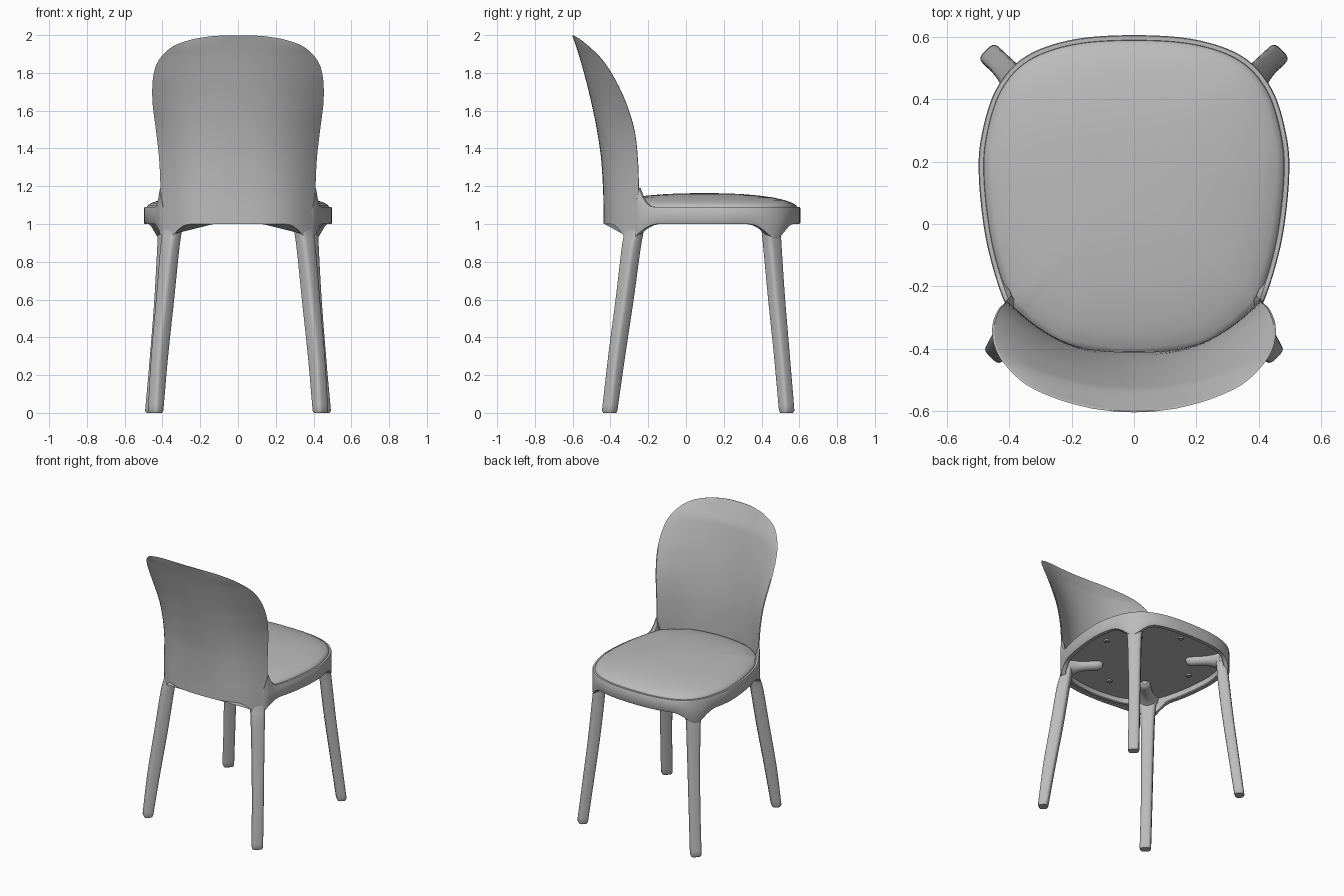
import bpy, bmesh, math
from mathutils import Vector

if "Cube" in bpy.data.objects:
    bpy.data.objects.remove(bpy.data.objects["Cube"])

grey = bpy.data.materials.new("plain grey")
grey.use_nodes = True
COLOUR = (0.5, 0.5, 0.5, 1)
grey.diffuse_color = COLOUR
grey.node_tree.nodes["Principled BSDF"].inputs["Base Color"].default_value = COLOUR


def clamp(f):
    return max(0, min(1, f))


def spline(points, steps, closed=False):
    """Sample a smooth curve through points of any dimension."""
    n = len(points)
    pick = (lambda i: points[i % n]) if closed else (lambda i: points[max(0, min(n - 1, i))])
    out = []
    for i in range(n if closed else n - 1):
        for k in range(steps):
            t = k / steps
            out.append(tuple(
                0.5 * (2 * b + (c - a) * t + (2 * a - 5 * b + 4 * c - d) * t * t
                       + (3 * b - a - 3 * c + d) * t ** 3)
                for a, b, c, d in zip(pick(i - 1), pick(i), pick(i + 1), pick(i + 2))))
    if not closed:
        out.append(tuple(points[-1]))
    return out


def loft(name, rings, loop=False):
    """Skin equal-sized rings into one smooth object, capped or joined end to end."""
    bm = bmesh.new()
    rows = [[bm.verts.new(p) for p in ring] for ring in rings]
    n = len(rows[0])
    pairs = list(zip(rows, rows[1:])) + ([(rows[-1], rows[0])] if loop else [])
    for low, high in pairs:
        for i in range(n):
            j = (i + 1) % n
            bm.faces.new((low[i], low[j], high[j], high[i]))
    if not loop:
        bm.faces.new(rows[0][::-1])
        bm.faces.new(rows[-1])
    bmesh.ops.recalc_face_normals(bm, faces=bm.faces)
    mesh = bpy.data.meshes.new(name)
    bm.to_mesh(mesh)
    bm.free()
    mesh.materials.append(grey)
    obj = bpy.data.objects.new(name, mesh)
    bpy.context.collection.objects.link(obj)
    bpy.ops.object.select_all(action="DESELECT")
    bpy.context.view_layer.objects.active = obj
    obj.select_set(True)
    bpy.ops.object.shade_smooth_by_angle(angle=math.radians(40))


# Seat plan: one half, mirrored
half = [(0.2, 0.59), (0.35, 0.535), (0.44, 0.435), (0.487, 0.29), (0.497, 0.15), (0.472, -0.06),
        (0.415, -0.25), (0.365, -0.31), (0.3, -0.363), (0.2, -0.413)]
plan = [(0, 0.605)] + half + [(0, -0.437)] + [(-x, y) for x, y in reversed(half)]
outline = spline(plan, 8, closed=True)
CENTRE = (0, 0.1)


def inset(distance, z):
    ring = []
    for x, y in outline:
        v = Vector((x - CENTRE[0], y - CENTRE[1]))
        v *= 1 - distance / v.length
        ring.append((v.x + CENTRE[0], v.y + CENTRE[1], z))
    return ring


# Leg centre lines, foot to top: x, y, z, radial half size, tangential half size
LEGS = {
    "front": [(0.436, -0.404, 0, 0.027, 0.032), (0.436, -0.404, 0.012, 0.033, 0.037),
              (0.415, -0.367, 0.3, 0.04, 0.037), (0.386, -0.325, 0.6, 0.042, 0.04),
              (0.362, -0.292, 0.86, 0.041, 0.045), (0.35, -0.277, 0.95, 0.037, 0.05),
              (0.34, -0.265, 1.03, 0.033, 0.058)],
    "back": [(0.451, 0.533, 0, 0.026, 0.032), (0.451, 0.533, 0.012, 0.033, 0.037),
             (0.424, 0.508, 0.3, 0.035, 0.037), (0.398, 0.48, 0.6, 0.037, 0.04),
             (0.38, 0.459, 0.86, 0.038, 0.045), (0.375, 0.452, 0.95, 0.036, 0.05),
             (0.368, 0.443, 1.03, 0.033, 0.055)],
}


# Rim: bottom sweeps down into the legs, top sweeps up into the back
def rim_bottom(x, y):
    gap = min(math.hypot(abs(x) - p[-1][0], y - p[-1][1]) for p in LEGS.values())
    return 1.0 - 0.11 * clamp((0.17 - gap) / 0.13) ** 2.6


def rim_ring(distance, level):
    ring = []
    for ox, oy in outline:
        tuck = clamp((-0.25 - oy) / 0.03)
        v = Vector((ox - CENTRE[0], oy - CENTRE[1]))
        v *= 1 - (distance + 0.007 * tuck) / v.length
        low = rim_bottom(ox, oy) + 0.004 * tuck
        high = 1.09 + 0.1 * clamp((-0.17 - oy) / 0.08) ** 2.5 * (1 - tuck) - 0.01 * tuck
        ring.append((v.x + CENTRE[0], v.y + CENTRE[1], low + (high - low) * level))
    return ring


loft("seat_rim", [rim_ring(d, level) for d, level in (
    (0.004, 0), (0, 0.06), (0, 0.5), (0, 0.95), (0.003, 1), (0.016, 1),
    (0.03, 0.8), (0.035, 0.06), (0.03, 0))], loop=True)

# Cushion and the board beneath it
loft("seat_board", [inset(0.02, 1.045), inset(0.02, 1.08)])
dome = [(0.018, 1.075), (0.017, 1.09), (0.022, 1.1), (0.04, 1.111), (0.08, 1.126),
        (0.14, 1.14), (0.22, 1.151), (0.3, 1.158), (0.38, 1.162), (0.44, 1.163)]
rings = []
for d, z in dome:
    s = 1 - d / 0.5
    rings.append([(x * s, CENTRE[1] + (y - CENTRE[1]) * s, z) for x, y, _ in inset(0, z)]
                 if d > 0.05 else inset(d, z))
loft("seat_cushion", rings)

# Back shell: height, half width, y of side edge, y of middle; thins out to its edge
rows = spline([(1.0, 0.415, -0.25, -0.437), (1.1, 0.413, -0.25, -0.437),
               (1.2, 0.411, -0.251, -0.44), (1.35, 0.418, -0.257, -0.45),
               (1.5, 0.435, -0.275, -0.472), (1.65, 0.453, -0.322, -0.503),
               (1.78, 0.449, -0.385, -0.535), (1.87, 0.418, -0.445, -0.56),
               (1.94, 0.345, -0.515, -0.582), (1.978, 0.24, -0.563, -0.595),
               (1.994, 0.14, -0.59, -0.601)], 5)
rows.append((1.999, 0.07, -0.6, -0.603))
COLS = 40
us = [math.sin(math.pi / 2 * (2 * i / COLS - 1)) for i in range(COLS + 1)]
grid = []
for z, w, edge, mid in rows:
    power = 3 - 0.8 * clamp((z - 1.06) / 0.6)
    depth = 0.026 * clamp((2.01 - z) / 0.15)
    outer, inner = [], []
    for u in us:
        x, y = w * u, mid + (edge - mid) * abs(u) ** power
        # Lower edge follows the sweep of the rim into the legs
        h = 1.2 - (1.2 - z) / 0.2 * (1.2 - rim_bottom(x, y)) if z < 1.2 else z
        outer.append((x, y, h))
        inner.append((x * 0.985, y + 0.002 + depth * (1 - abs(u) ** 6), h))
    grid.append(outer + inner[::-1])
loft("back_shell", grid)


# Legs with their inward support arms
def section(angle, a, b, power=0.55):
    c, s = math.cos(angle), math.sin(angle)
    return (math.copysign(abs(c) ** power, c) * a, math.copysign(abs(s) ** power, s) * b)


ANGLES = [2 * math.pi * i / 24 for i in range(24)]
for place, path in LEGS.items():
    for side, sx in (("left", 1), ("right", -1)):
        sy = -1 if place == "front" else 1
        out = Vector((sx, sy, 0)).normalized()
        across = Vector((-out.y, out.x, 0))
        stations = [path[0]] + spline(path[1:], 6)
        loft(f"{place}_{side}_leg",
             [[Vector((sx * x, y, z)) + out * p + across * q
               for p, q in (section(t, a, b) for t in ANGLES)]
              for x, y, z, a, b in stations])
        # Arm runs under the seat and ends in a rounded tip
        top = Vector((sx * path[-1][0], path[-1][1], 1.035))
        loft(f"{place}_{side}_support_arm",
             [[top - out * reach + across * p + Vector((0, 0, min(q, 0.04)))
               for p, q in (section(t, r, r, 1) for t in ANGLES)]
              for reach, r in ((0, 0.07), (0.035, 0.055), (0.07, 0.042), (0.12, 0.036),
                               (0.19, 0.036), (0.215, 0.03), (0.228, 0.015))])

# Fixing screws under the middle of each side of the seat
for place, x, y in (("left", 0.35, 0.14), ("right", -0.35, 0.14),
                    ("front", 0, -0.25), ("back", 0, 0.48)):
    loft(f"{place}_screw",
         [[(x + r * math.cos(t), y + r * math.sin(t), z) for t in ANGLES]
          for r, z in ((0.008, 1.04), (0.012, 1.036), (0.018, 1.036), (0.02, 1.047))])
